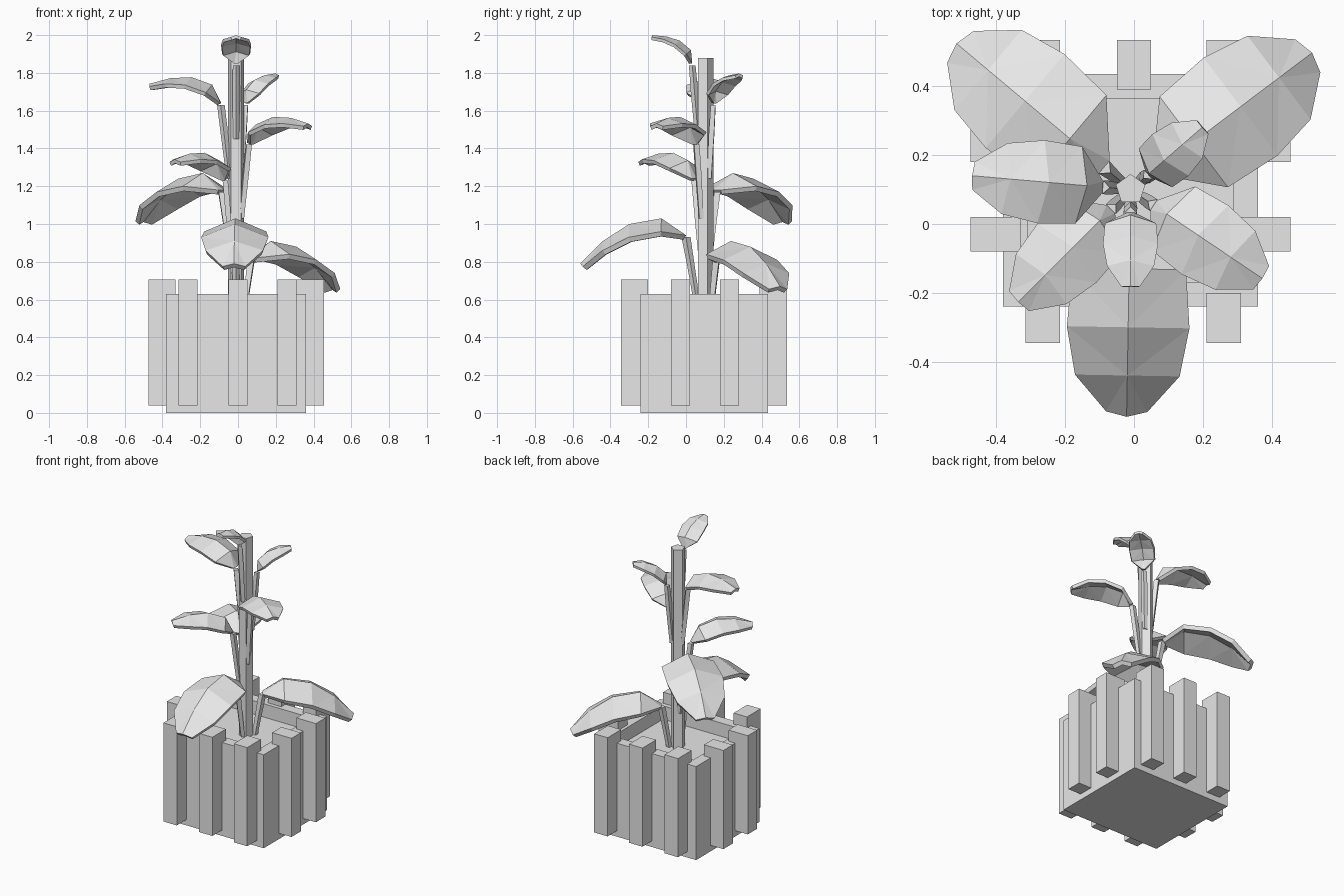
import bpy, bmesh
from math import sin, cos, pi, radians
from mathutils import Vector

if "Cube" in bpy.data.objects:
    bpy.data.objects.remove(bpy.data.objects["Cube"])

grey = bpy.data.materials.new("plain_grey")
grey.use_nodes = True
COLOUR = (0.8, 0.8, 0.8, 1)
grey.diffuse_color = COLOUR
grey.node_tree.nodes["Principled BSDF"].inputs["Base Color"].default_value = COLOUR
STEM = Vector((-0.01, 0.1, 0))


def add_mesh(name, bm):
    bmesh.ops.recalc_face_normals(bm, faces=bm.faces)
    mesh = bpy.data.meshes.new(name)
    bm.to_mesh(mesh)
    bm.free()
    mesh.materials.append(grey)
    obj = bpy.data.objects.new(name, mesh)
    bpy.context.collection.objects.link(obj)
    return obj


def box_bm(x0, x1, y0, y1, z0, z1):
    bm = bmesh.new()
    bmesh.ops.create_cube(bm, size=1)
    for v in bm.verts:
        v.co = Vector((x1 if v.co.x > 0 else x0,
                       y1 if v.co.y > 0 else y0,
                       z1 if v.co.z > 0 else z0))
    return bm


# Planter box: inset the top for a rim and sink the soil bed
bm = box_bm(-0.38, 0.36, -0.24, 0.435, 0, 0.63)
top = max(bm.faces, key=lambda f: f.calc_center_median().z)
bmesh.ops.inset_region(bm, faces=[top], thickness=0.1)
bed = bmesh.ops.extrude_face_region(bm, geom=[top])["geom"]
bmesh.ops.translate(bm, verts=[g for g in bed if isinstance(g, bmesh.types.BMVert)],
                    vec=(0, 0, -0.09))
bmesh.ops.delete(bm, geom=[top], context="FACES")
add_mesh("planter_box", bm)


# Upright slats around the planter
def slat(name, x0, x1, y0, y1):
    add_mesh(name, box_bm(x0, x1, y0, y1, 0.04, 0.705))


for i, x in enumerate((-0.265, 0, 0.26)):
    slat(f"front_slat_{i}", x - 0.05, x + 0.05, -0.345, -0.2)
    slat(f"back_slat_{i}", x - 0.05, x + 0.05, 0.39, 0.535)
for i, y in enumerate((-0.03, 0.23)):
    slat(f"right_slat_{i}", -0.475, -0.33, y - 0.05, y + 0.05)
    slat(f"left_slat_{i}", 0.31, 0.455, y - 0.05, y + 0.05)

# Five-sided main stem
bm = bmesh.new()
ring = [bm.verts.new(STEM + Vector((0.045 * cos(a), 0.045 * sin(a), 0.5)))
        for a in (pi / 2 + i * 2 * pi / 5 for i in range(5))]
base = bm.faces.new(ring)
up = bmesh.ops.extrude_face_region(bm, geom=[base])["geom"]
bmesh.ops.translate(bm, verts=[g for g in up if isinstance(g, bmesh.types.BMVert)],
                    vec=(0, 0, 1.38))
add_mesh("main_stem", bm)

# Leaf rows: distance out, midrib height, half width, edge droop
ROWS = [(0, 0, 0.025, 0.0), (0.13, 0.09, 0.165, 0.07), (0.3, 0.06, 0.178, 0.07),
        (0.44, -0.03, 0.152, 0.05), (0.545, -0.15, 0.06, 0.015)]


def leaf(name, angle, height, size, pitch):
    a, p = radians(angle), radians(pitch)
    out, side = Vector((cos(a), sin(a), 0)), Vector((-sin(a), cos(a), 0))
    root = STEM + out * (0.04 + 0.06 * size) + Vector((0, 0, height))

    def place(d, z, w):
        r, h = d * cos(p) - z * sin(p), d * sin(p) + z * cos(p)
        return root + (out * r + side * w + Vector((0, 0, h))) * size

    # Blade: folded strip with a raised midrib
    bm = bmesh.new()
    rows = []
    for d, z, w, droop in ROWS:
        mid_d = d if d < 0.5 else d + 0.015
        rows.append([bm.verts.new(place(d, z - droop, -w)),
                     bm.verts.new(place(mid_d, z, 0)),
                     bm.verts.new(place(d, z - droop, w))])
    for low, high in zip(rows, rows[1:]):
        for i in range(2):
            bm.faces.new((low[i], high[i], high[i + 1], low[i + 1]))
    bmesh.ops.triangulate(bm, faces=bm.faces)
    blade = add_mesh(name + "_blade", bm)
    if sum(f.normal.z for f in blade.data.polygons) < 0:
        blade.data.flip_normals()
    solid = blade.modifiers.new("thickness", "SOLIDIFY")
    solid.thickness = 0.008 + 0.02 * size
    solid.offset = -1

    # Stalk: tapering four-sided shoot leaving the main stem
    start = STEM + out * 0.035 + Vector((0, 0, height - 0.4))
    bm = bmesh.new()
    rings = []
    for centre, r in ((start, 0.016), (start.lerp(root, 0.6), 0.02),
                      (root - Vector((0, 0, 0.01)), 0.012 + 0.012 * size)):
        rings.append([bm.verts.new(centre + out * (r * u) + side * (r * v))
                      for u, v in ((1, 0), (0, 1), (-1, 0), (0, -1))])
    for low, high in zip(rings, rings[1:]):
        for i in range(4):
            j = (i + 1) % 4
            bm.faces.new((low[i], low[j], high[j], high[i]))
    bm.faces.new(rings[0])
    bm.faces.new(rings[-1])
    add_mesh(name + "_stalk", bm)


# Leaves from the bottom to the top: direction, height, size, upward pitch
leaf("low_front_leaf", 269, 0.94, 1, 0)
leaf("low_back_left_leaf", 37, 0.82, 1, 0)
leaf("low_back_right_leaf", 140, 1.18, 1, 0)
leaf("mid_front_right_leaf", 225, 1.24, 0.68, 30)
leaf("mid_front_left_leaf", 326, 1.43, 0.68, 30)
leaf("upper_right_leaf", 175, 1.64, 0.68, 30)
leaf("upper_back_left_leaf", 41, 1.64, 0.45, 52)
leaf("top_front_leaf", 270, 1.85, 0.45, 50)
